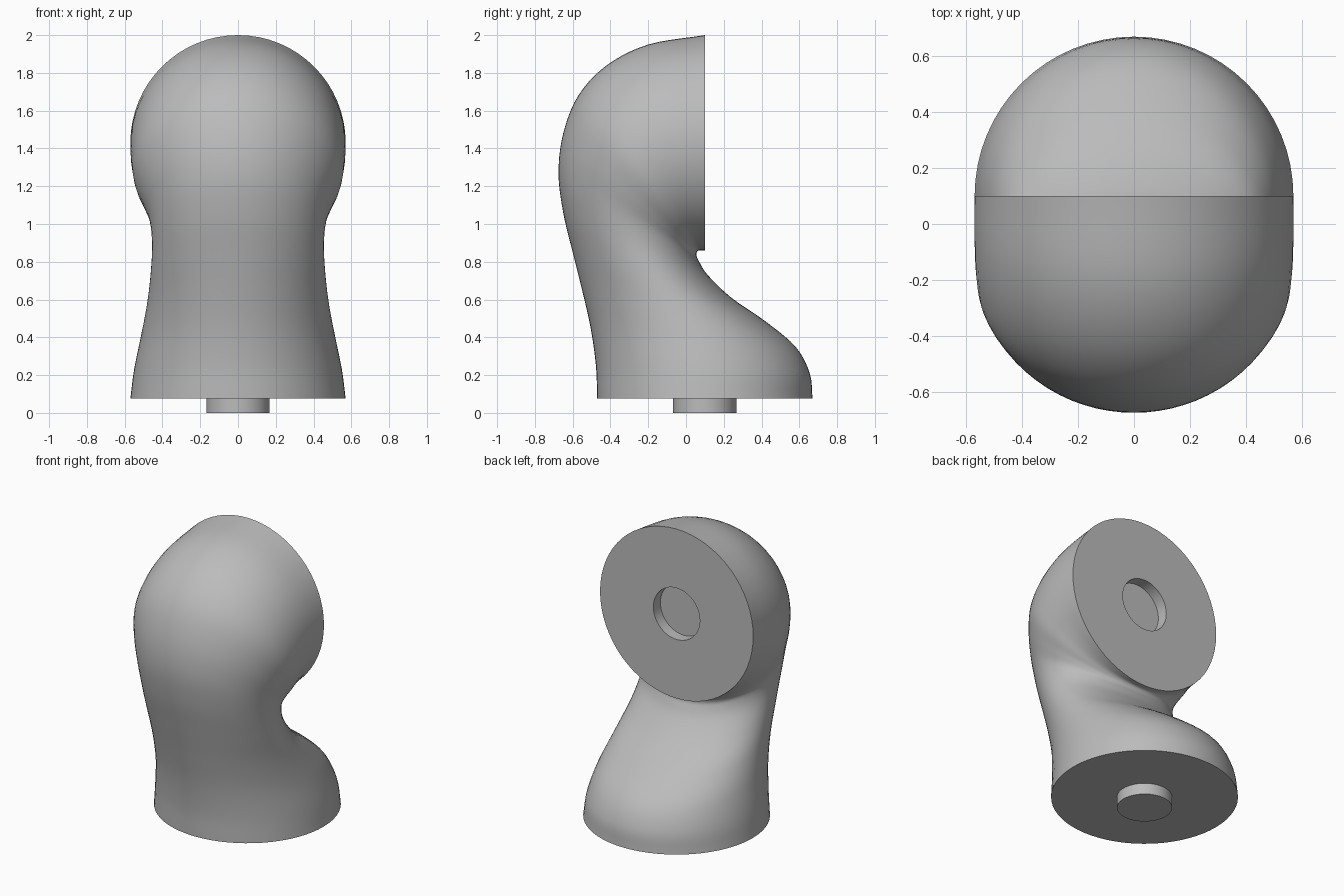
import bpy, bmesh
from math import cos, sin, tau, radians
from mathutils import Vector

if "Cube" in bpy.data.objects:
    bpy.data.objects.remove(bpy.data.objects["Cube"], do_unlink=True)

SEGMENTS = 64
STEPS = 5
RADIUS = 0.57
PEG_RADIUS = 0.168
CENTRE_Y = 0.1
BASE_Z = 0.075

grey = bpy.data.materials.new("plain grey")
grey.use_nodes = True
colour = (0.5, 0.5, 0.5, 1)
grey.diffuse_color = colour
grey.node_tree.nodes["Principled BSDF"].inputs["Base Color"].default_value = colour

# Each section: outer y, outer z, inner y, inner z, half width
sections = [
    (-0.47, BASE_Z, 0.67, BASE_Z, 0.57),
    (-0.477, 0.25, 0.655, 0.21, 0.55),
    (-0.505, 0.45, 0.58, 0.35, 0.515),
    (-0.55, 0.65, 0.42, 0.485, 0.483),
    (-0.60, 0.85, 0.24, 0.61, 0.463),
    (-0.65, 1.06, 0.115, 0.73, 0.455),
    (-0.675, 1.27, 0.065, 0.81, 0.47),
    (-0.65, 1.48, 0.055, 0.84, 0.51),
    (-0.57, 1.68, 0.06, 0.855, 0.55),
    (-0.42, 1.84, 0.07, 0.86, 0.565),
    (-0.20, 1.95, 0.085, 0.86, 0.57),
    (CENTRE_Y, 2.0, CENTRE_Y, 0.86, RADIUS),
]


def smooth_sections(keys):
    """Catmull-Rom interpolation through the key sections."""
    pts = [Vector(k) for k in keys]
    pts = [pts[0] * 2 - pts[1]] + pts + [pts[-1] * 2 - pts[-2]]
    result = []
    for a, b, c, d in zip(pts, pts[1:], pts[2:], pts[3:]):
        for i in range(STEPS):
            t = i / STEPS
            result.append(0.5 * (2 * b + (c - a) * t + (2 * a - 5 * b + 4 * c - d) * t ** 2
                                 + (3 * b - a - 3 * c + d) * t ** 3))
    return result + [pts[-2]]


def loft(name, rings):
    """Skin a stack of elliptical rings and cap both ends."""
    bm = bmesh.new()
    loops = []
    for oy, oz, iy, iz, w in rings:
        outer, inner = Vector((0, oy, oz)), Vector((0, iy, iz))
        mid, half = (outer + inner) / 2, (outer - inner) / 2
        loops.append([bm.verts.new(mid + half * cos(tau * k / SEGMENTS)
                                   + Vector((w * sin(tau * k / SEGMENTS), 0, 0)))
                      for k in range(SEGMENTS)])
    for lower, upper in zip(loops, loops[1:]):
        for k in range(SEGMENTS):
            n = (k + 1) % SEGMENTS
            bm.faces.new((lower[k], lower[n], upper[n], upper[k]))
    bm.faces.new(loops[0])
    bm.faces.new(loops[-1])
    bmesh.ops.recalc_face_normals(bm, faces=bm.faces)
    mesh = bpy.data.meshes.new(name)
    bm.to_mesh(mesh)
    bm.free()
    mesh.materials.append(grey)
    obj = bpy.data.objects.new(name, mesh)
    bpy.context.collection.objects.link(obj)
    bpy.ops.object.select_all(action='DESELECT')
    obj.select_set(True)
    bpy.context.view_layer.objects.active = obj
    bpy.ops.object.shade_smooth_by_angle(angle=radians(40))
    return obj


def upright_ring(y, r):
    """Circle facing the back, centred on the end disc."""
    z = 2 - RADIUS
    return (y, z + r, y, z - r, r)


def level_ring(z, r):
    """Horizontal circle centred on the base."""
    return (CENTRE_Y - r, z, CENTRE_Y + r, z, r)


# Curved body, ending in a flat disc with a round socket
socket = [upright_ring(CENTRE_Y, PEG_RADIUS + 0.005), upright_ring(CENTRE_Y - BASE_Z, PEG_RADIUS + 0.005)]
loft("elbow_body", smooth_sections(sections) + socket)

# Locating peg under the base
loft("base_peg", [level_ring(0, PEG_RADIUS), level_ring(BASE_Z + 0.01, PEG_RADIUS)])
